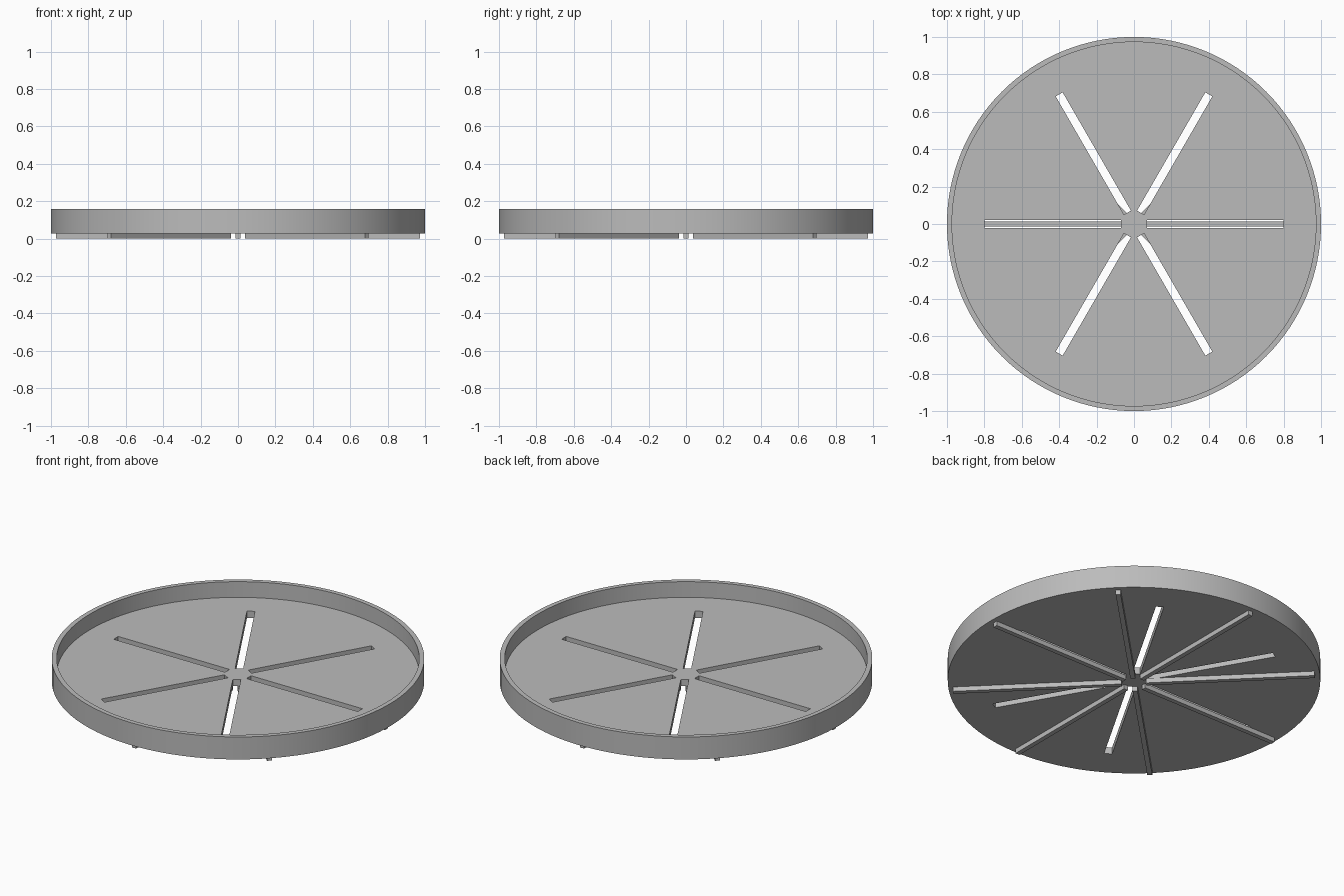
import bpy
import bmesh
from math import radians, pi, cos, sin
from mathutils import Matrix

old = bpy.data.objects.get("Cube")
if old:
    bpy.data.objects.remove(old, do_unlink=True)

RIB_H = 0.027      # ribs lift the tray off the ground
FLOOR_Z = 0.067    # top of the tray floor
TOP = 0.16
RIM = 0.973        # inner radius of the wall

grey = bpy.data.materials.new("plain_grey")
grey.use_nodes = True
grey.diffuse_color = (0.5, 0.5, 0.5, 1)
grey.node_tree.nodes["Principled BSDF"].inputs["Base Color"].default_value = (0.5, 0.5, 0.5, 1)


def finish(bm, name):
    bmesh.ops.recalc_face_normals(bm, faces=bm.faces)
    mesh = bpy.data.meshes.new(name)
    bm.to_mesh(mesh)
    bm.free()
    mesh.materials.append(grey)
    obj = bpy.data.objects.new(name, mesh)
    bpy.context.collection.objects.link(obj)
    return obj


def radial_bars(name, count, r0, r1, width, z0, z1):
    """Boxes arranged like spokes around the z axis."""
    bm = bmesh.new()
    for i in range(count):
        place = (Matrix.Rotation(2 * pi * i / count, 4, "Z")
                 @ Matrix.Translation(((r0 + r1) / 2, 0, (z0 + z1) / 2))
                 @ Matrix.Diagonal((r1 - r0, width, z1 - z0, 1)))
        bmesh.ops.create_cube(bm, size=1, matrix=place)
    return finish(bm, name)


# Tray: floor and wall from one profile of stacked rings
bm = bmesh.new()
SEGMENTS = 128
rings = []
for r, z in ((1, RIB_H), (1, TOP), (RIM, TOP), (RIM, FLOOR_Z)):
    rings.append([bm.verts.new((r * cos(2 * pi * i / SEGMENTS),
                                r * sin(2 * pi * i / SEGMENTS), z))
                  for i in range(SEGMENTS)])
for low, high in zip(rings, rings[1:]):
    for i in range(SEGMENTS):
        j = (i + 1) % SEGMENTS
        bm.faces.new((low[i], low[j], high[j], high[i]))
bm.faces.new(rings[0])
bm.faces.new(rings[-1])
tray = finish(bm, "tray")

# Six drain slots cut through the floor
cutter = radial_bars("slot_cutter", 6, 0.07, 0.8, 0.043, 0.01, 0.1)
cutter.hide_render = True
cutter.hide_viewport = True
cut = tray.modifiers.new("drain_slots", "BOOLEAN")
cut.operation = "DIFFERENCE"
cut.solver = "EXACT"
cut.object = cutter

# Apply the cut, then drop the cutter
depsgraph = bpy.context.evaluated_depsgraph_get()
cut_mesh = bpy.data.meshes.new_from_object(tray.evaluated_get(depsgraph))
tray.modifiers.clear()
tray.data = cut_mesh
bpy.data.objects.remove(cutter, do_unlink=True)

# Eight supporting ribs underneath
radial_bars("support_ribs", 8, 0.067, 0.973, 0.027, 0, RIB_H)

# Smooth round wall, sharp edges
bpy.ops.object.select_all(action="DESELECT")
tray.select_set(True)
bpy.context.view_layer.objects.active = tray
bpy.ops.object.shade_smooth_by_angle(angle=radians(30))
